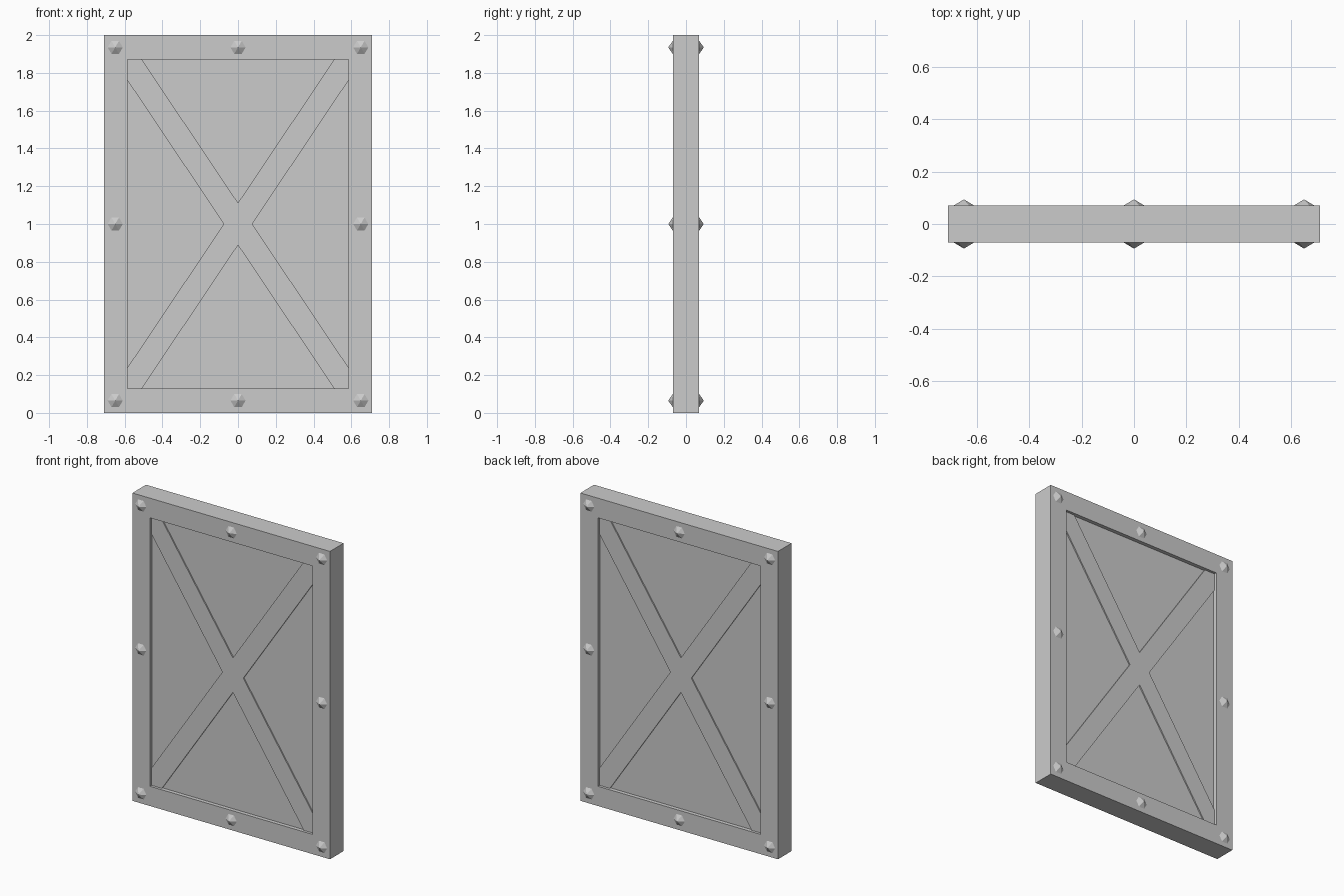
import bpy, bmesh, math
from mathutils import Matrix

if "Cube" in bpy.data.objects:
    bpy.data.objects.remove(bpy.data.objects["Cube"])

grey = bpy.data.materials.new("plain_grey")
grey.diffuse_color = (0.6, 0.6, 0.6, 1)
grey.use_nodes = True
grey.node_tree.nodes["Principled BSDF"].inputs["Base Color"].default_value = grey.diffuse_color

W, T = 0.71, 0.07            # half width, half thickness
IW, IH = 0.585, 0.872        # half size of the opening
PANEL, BRACE = 0.045, 0.053  # half thickness of panel and cross brace


def finish(name, bm):
    bmesh.ops.recalc_face_normals(bm, faces=bm.faces)
    mesh = bpy.data.meshes.new(name)
    bm.to_mesh(mesh)
    bm.free()
    mesh.materials.append(grey)
    obj = bpy.data.objects.new(name, mesh)
    bpy.context.collection.objects.link(obj)
    return obj


def rect(w, h):
    return [(-w, -h), (w, -h), (w, h), (-w, h)]


def prism(name, outline, half):
    """Extrude an x,z outline (z relative to the centre) through the thickness."""
    bm = bmesh.new()
    face = bm.faces.new([bm.verts.new((x, -half, z + 1)) for x, z in outline])
    ext = bmesh.ops.extrude_face_region(bm, geom=[face])
    verts = [v for v in ext["geom"] if isinstance(v, bmesh.types.BMVert)]
    bmesh.ops.translate(bm, verts=verts, vec=(0, 2 * half, 0))
    return finish(name, bm)


# Rectangular frame: outer and inner loops bridged on all four sides
bm = bmesh.new()
loops = [[bm.verts.new((x, y, z + 1)) for x, z in rect(w, h)]
         for w, h, y in ((W, 1, -T), (W, 1, T), (IW, IH, T), (IW, IH, -T))]
for a, b in zip(loops, loops[1:] + loops[:1]):
    for i in range(4):
        j = (i + 1) % 4
        bm.faces.new((a[i], a[j], b[j], b[i]))
finish("frame", bm)

# Recessed panel
prism("panel", rect(IW, IH), PANEL)

# Cross brace: one X-shaped outline running into the corners
cx, cz = 0.075, 0.112
quarter = [(cx, 0), (IW, IH - cz), (IW, IH), (IW - cx, IH)]
outline = quarter + [(0, cz)] + [(-x, z) for x, z in quarter[:0:-1]]
outline += [(-cx, 0)] + [(-x, -z) for x, z in quarter[1:]] + [(0, -cz)]
outline += [(x, -z) for x, z in quarter[:0:-1]]
prism("cross_brace", outline, BRACE)

# Six-sided pointed studs around the frame, front and back
bm = bmesh.new()
for side in (-1, 1):
    for x in (-0.65, 0, 0.65):
        for z in (0.065, 1, 1.935):
            if x == 0 and z == 1:
                continue
            tip = bm.verts.new((x, side * 0.094, z))
            ring = [bm.verts.new((x + 0.04 * math.cos(k * math.pi / 3), side * T,
                                  z + 0.04 * math.sin(k * math.pi / 3))) for k in range(6)]
            for k in range(6):
                bm.faces.new((tip, ring[k], ring[(k + 1) % 6]))
            bm.faces.new(ring)
finish("studs", bm)
